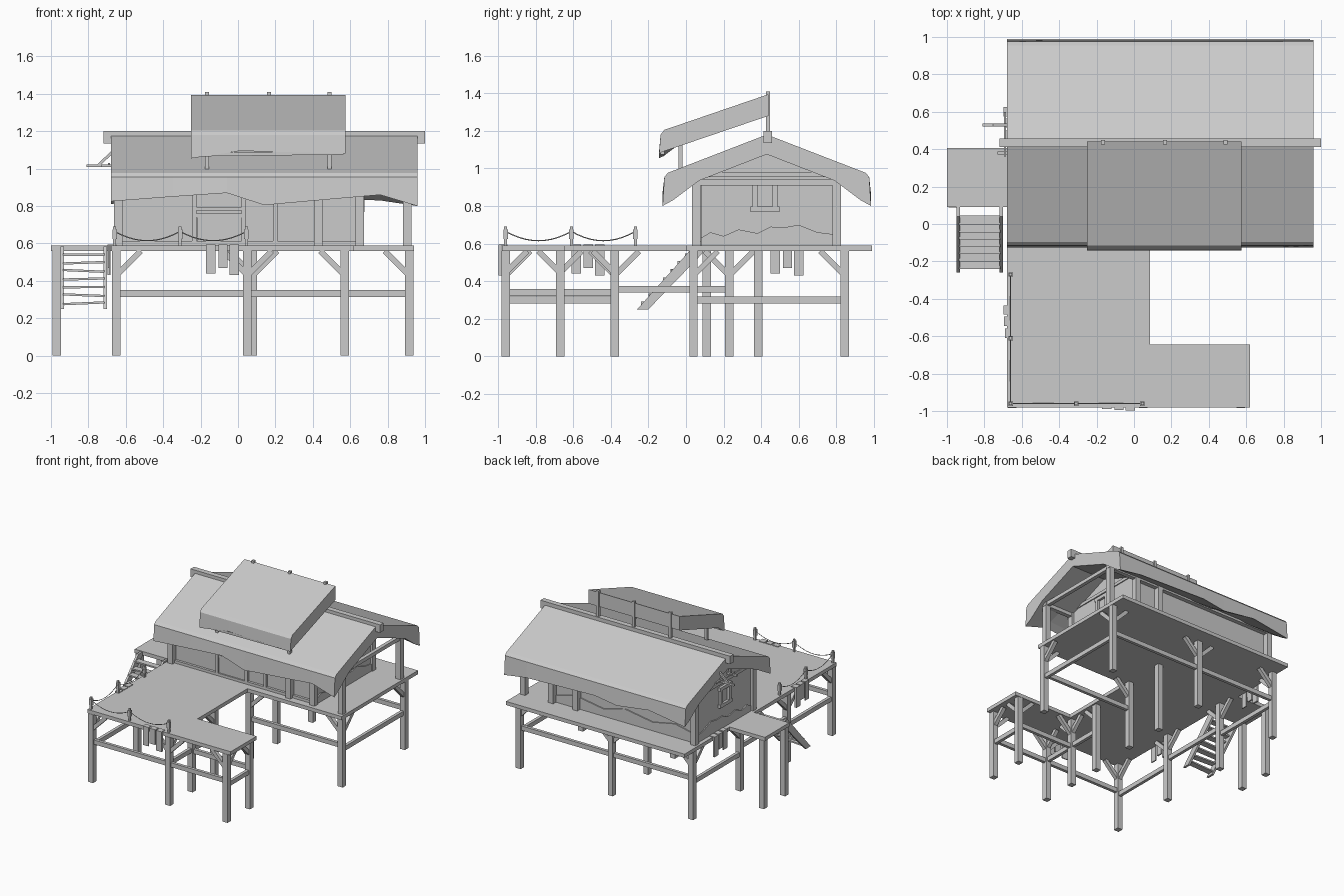
import bpy, bmesh, math
from mathutils import Vector

if "Cube" in bpy.data.objects:
    bpy.data.objects.remove(bpy.data.objects["Cube"])

grey = bpy.data.materials.new("plain_grey")
grey.use_nodes = True
grey.diffuse_color = (0.6, 0.6, 0.6, 1)
grey.node_tree.nodes["Principled BSDF"].inputs["Base Color"].default_value = (0.6, 0.6, 0.6, 1)

DECK, UNDER = 0.59, 0.56


def finish(name, bm):
    bmesh.ops.recalc_face_normals(bm, faces=bm.faces)
    mesh = bpy.data.meshes.new(name)
    bm.to_mesh(mesh)
    bm.free()
    mesh.materials.append(grey)
    ob = bpy.data.objects.new(name, mesh)
    bpy.context.scene.collection.objects.link(ob)
    return ob


def loft(name, rings):
    """Skin closed rings of points and cap both ends."""
    bm = bmesh.new()
    rows = [[bm.verts.new(p) for p in ring] for ring in rings]
    n = len(rows[0])
    for a, b in zip(rows, rows[1:]):
        for i in range(n):
            j = (i + 1) % n
            bm.faces.new((a[i], a[j], b[j], b[i]))
    bm.faces.new(rows[0])
    bm.faces.new(rows[-1])
    return finish(name, bm)


def box(name, x0, x1, y0, y1, z0, z1):
    return loft(name, [[(x0, y0, z), (x1, y0, z), (x1, y1, z), (x0, y1, z)] for z in (z0, z1)])


def post(name, x, y, z0, z1, w=0.045):
    return box(name, x - w / 2, x + w / 2, y - w / 2, y + w / 2, z0, z1)


def beam(name, a, b, w=0.03, h=None):
    """Square timber between two points."""
    a, b, h = Vector(a), Vector(b), h or w
    d = (b - a).normalized()
    side = d.cross(Vector((0, 0, 1))).normalized() * w / 2
    up = side.cross(d).normalized() * h / 2
    return loft(name, [[p - side - up, p + side - up, p + side + up, p - side + up] for p in (a, b)])


def prism_x(name, pts, x0, x1):
    return loft(name, [[(x, y, z) for y, z in pts] for x in (x0, x1)])


def prism_y(name, pts, y0, y1):
    return loft(name, [[(x, y, z) for x, z in pts] for y in (y0, y1)])


# Decks
box("main_deck", -0.68, 0.94, 0.0, 0.99, UNDER, DECK)
box("front_deck", -0.68, 0.085, -0.98, 0.0, UNDER, DECK)
box("dock_arm", 0.085, 0.62, -0.98, -0.645, UNDER, DECK)
box("side_landing", -1.0, -0.68, 0.09, 0.405, UNDER, DECK)

# Stilts, rails and braces, one run of posts at a time: (axis, fixed, stops, rail heights)
runs = [
    ("y", -0.65, (-0.96, -0.38, 0.23, 0.845), (0.3, 0.357, 0.3)),
    ("y", 0.05, (-0.96, -0.67, -0.38), (0.34, 0.34)),
    ("y", 0.57, (-0.96, -0.67), (0.3,)),
    ("y", 0.915, (0.04, 0.845), (0.3,)),
    ("y", 0.08, (0.04, 0.385, 0.845), (0, 0)),
    ("x", -0.96, (-0.65, 0.05, 0.57), (0.333, 0.333)),
    ("x", -0.67, (0.05, 0.57), (0.333,)),
    ("x", 0.04, (0.08, 0.915), (0.333,)),
    ("x", 0.845, (-0.65, 0.08, 0.915), (0.333, 0.333)),
]
stilts = {(-0.97, 0.11), (-0.97, 0.385)}
for axis, fixed, stops, heights in runs:
    def at(t, z):
        return (fixed, t, z) if axis == "y" else (t, fixed, z)
    stilts.update(at(t, 0)[:2] for t in stops)
    for a, b, h in zip(stops, stops[1:], heights):
        if not h:
            continue
        beam("rail", at(a, h), at(b, h), 0.025, 0.036)
        reach = min(0.13, (b - a) * 0.4)
        beam("brace", at(a, UNDER - reach), at(a + reach, UNDER))
        beam("brace", at(b, UNDER - reach), at(b - reach, UNDER))
for x, y in sorted(stilts):
    post("stilt", x, y, 0, UNDER)

# Stairs beside the landing
for x in (-0.94, -0.71):
    prism_x("stair_stringer", [(0.09, 0.585), (0.04, 0.585), (-0.26, 0.25), (-0.2, 0.25), (0.09, 0.55)],
            x - 0.009, x + 0.009)
for i in range(7):
    t = i / 6
    y, z = 0.02 - 0.235 * t, 0.54 - 0.26 * t
    tilt = 0.005 * math.sin(i * 2.3)
    beam("stair_step", (-0.935, y, z - tilt), (-0.715, y, z + tilt), 0.05, 0.012)

# House body and its framing
prism_x("house_walls", [(0.08, DECK), (0.78, DECK), (0.78, 0.95), (0.43, 1.085), (0.08, 0.95)], -0.64, 0.655)
for y in (0.055, 0.803):
    for x in (-0.64, 0.43, 0.65, 0.905):
        post("wall_post", x, y, DECK, 0.96)
    beam("wall_plate", (-0.665, y, 0.925), (0.93, y, 0.925), 0.035)
beam("porch_tie", (0.905, 0.05, 0.925), (0.905, 0.8, 0.925), 0.03)
for side, x in ((-1, -0.64), (1, 0.655)):
    lo, hi = sorted((x, x + side * 0.008))
    box("gable_tie", lo, hi, 0.08, 0.78, 0.955, 0.98)
    prism_x("lower_cladding", [(0.08, DECK), (0.78, DECK), (0.78, 0.65), (0.7, 0.66), (0.6, 0.7), (0.52, 0.685),
                               (0.45, 0.69), (0.38, 0.655), (0.28, 0.675), (0.2, 0.64), (0.13, 0.66), (0.08, 0.63)],
            lo, hi)
    # Gable window
    lo, hi = sorted((x, x + side * 0.02))
    for y in (0.367, 0.473):
        box("window_jamb", lo, hi, y - 0.013, y + 0.013, 0.78, 0.93)
    for z in (0.783, 0.922):
        box("window_lintel", lo, hi, 0.343, 0.497, z - 0.014, z + 0.014)
prism_y("back_cladding", [(-0.64, DECK), (0.655, DECK), (0.655, 0.64), (0.45, 0.69), (0.2, 0.65),
                          (0, 0.7), (-0.25, 0.66), (-0.45, 0.7), (-0.64, 0.66)], 0.78, 0.789)

# Front openings
for x in (-0.235, 0.03, 0.2):
    box("front_stud", x - 0.012, x + 0.012, 0.06, 0.08, DECK, 0.94)
for z in (0.75, 0.785):
    box("front_crossbar", -0.235, 0.03, 0.064, 0.08, z - 0.01, z + 0.01)
box("front_shutter", -0.22, 0.018, 0.071, 0.08, DECK, 0.74)
box("front_sill", -0.64, 0.655, 0.06, 0.08, DECK, 0.612)

# Main roof: thick shell with drooping uneven eaves
sections = [(-0.68, 0.825, 0.81), (-0.35, 0.85, 0.86), (-0.06, 0.87, 0.82), (0.14, 0.805, 0.85),
            (0.76, 0.86, 0.83), (0.96, 0.8, 0.8)]
rings = []
for x, front, back in sections:
    half = lambda e: [(0.555, e), (0.545, 0.955), (0.525, 0.977)]
    inner = lambda e: [(0.5, e + 0.03), (0.36, 0.935)]
    pts = [(-d, z) for d, z in half(front)] + [(0, 1.18)] + half(back)[::-1]
    pts += inner(back) + [(0, 1.075)] + [(-d, z) for d, z in inner(front)[::-1]]
    rings.append([(x, 0.43 + y, z) for y, z in pts])
loft("main_roof", rings)
box("ridge_beam", -0.72, 1.0, 0.413, 0.457, 1.135, 1.2)

# Raised upper roof on posts
rings = []
for x, e in ((-0.25, 1.055), (0.01, 1.095), (0.575, 1.08)):
    rings.append([(x, y, z) for y, z in ((-0.143, e), (-0.135, 1.18), (-0.115, 1.205), (0.44, 1.395),
                                         (0.44, 1.28), (-0.06, 1.11), (-0.12, e + 0.01))])
loft("upper_roof", rings)
for x in (-0.165, 0.165, 0.49):
    post("upper_back_post", x, 0.437, 1.15, 1.41, 0.022)
for x in (-0.165, 0.49):
    post("upper_front_post", x, -0.03, 0.99, 1.13, 0.022)
beam("upper_eave_beam", (-0.24, -0.125, 1.075), (0.565, -0.125, 1.085), 0.02)

# Hanging rack on the side gable
for y, x in ((0.53, -0.81), (0.38, -0.73)):
    beam("rack_arm", (x, y, 1.015), (-0.63, y, 1.015), 0.015)
    beam("rack_brace", (x + 0.06, y, 1.015), (-0.66, y, 1.1), 0.015)
beam("rack_bar", (-0.69, 0.36, 1.025), (-0.69, 0.6, 1.025), 0.012)

# Rope fence
fence = [(-0.66, -0.27), (-0.66, -0.61), (-0.66, -0.96), (-0.31, -0.96), (0.045, -0.96)]
for x, y in fence:
    post("fence_post", x, y, DECK, 0.69, 0.016)
    post("fence_cap", x, y, 0.625, 0.675, 0.024)
for a, b in zip(fence, fence[1:]):
    curve = bpy.data.curves.new("rope", "CURVE")
    curve.dimensions = "3D"
    curve.bevel_depth = 0.003
    curve.bevel_resolution = 0
    spline = curve.splines.new("POLY")
    steps = 10
    spline.points.add(steps)
    for i, p in enumerate(spline.points):
        t = i / steps
        p.co = (a[0] + (b[0] - a[0]) * t, a[1] + (b[1] - a[1]) * t, 0.665 - 0.2 * t * (1 - t), 1)
    curve.materials.append(grey)
    bpy.context.scene.collection.objects.link(bpy.data.objects.new("rope", curve))

# Cloth strips draped over the deck edges
for i, (start, length) in enumerate(((0, 0.15), (0.065, 0.12), (0.125, 0.16))):
    wide, low = 0.05, DECK - length
    out = 0.004 * i
    box("front_cloth", -0.17 + start, -0.17 + start + wide, -0.99 - out, -0.981, low, DECK + 0.005)
    box("front_cloth_fold", -0.17 + start, -0.17 + start + wide, -0.985, -0.95, DECK, DECK + 0.005)
    for y in (-0.61, 0.45):
        box("side_cloth", -0.69 - out, -0.681, y + start, y + start + wide, low, DECK + 0.005)
        box("side_cloth_fold", -0.685, -0.65, y + start, y + start + wide, DECK, DECK + 0.005)
